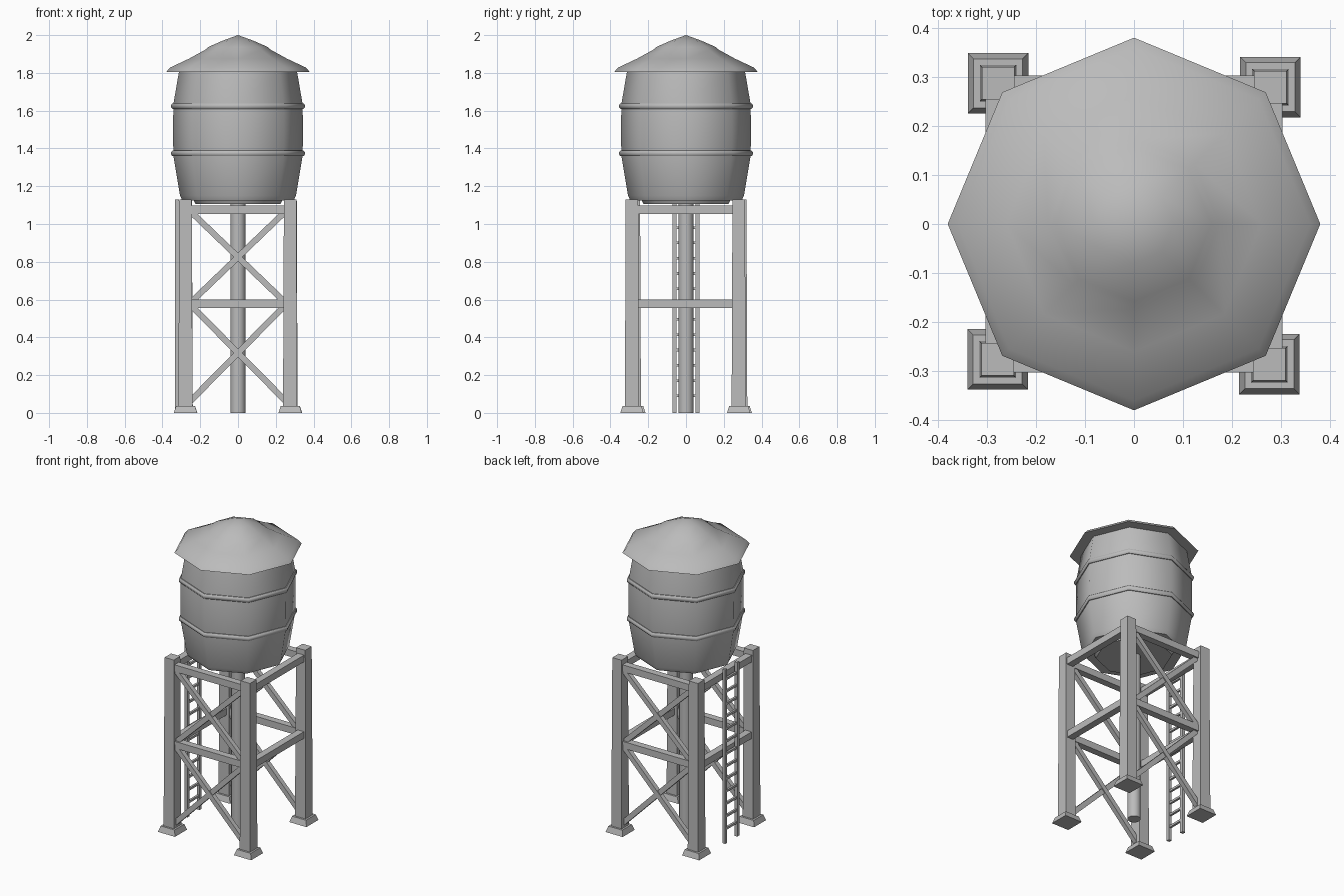
import bpy, bmesh
from math import radians, cos, sin, pi
from mathutils import Vector, Matrix

cube = bpy.data.objects.get("Cube")
if cube:
    bpy.data.objects.remove(cube, do_unlink=True)

grey = bpy.data.materials.new("weathered_grey")
grey.use_nodes = True
grey.diffuse_color = (0.5, 0.5, 0.5, 1)
grey.node_tree.nodes["Principled BSDF"].inputs["Base Color"].default_value = (0.5, 0.5, 0.5, 1)


def finish(name, bm, smooth=None):
    bmesh.ops.recalc_face_normals(bm, faces=bm.faces)
    mesh = bpy.data.meshes.new(name)
    bm.to_mesh(mesh)
    bm.free()
    mesh.materials.append(grey)
    obj = bpy.data.objects.new(name, mesh)
    bpy.context.collection.objects.link(obj)
    if smooth:
        bpy.ops.object.select_all(action='DESELECT')
        obj.select_set(True)
        bpy.context.view_layer.objects.active = obj
        bpy.ops.object.shade_smooth_by_angle(angle=radians(smooth))
    return obj


def lathe(name, profile, sides=8, smooth=50):
    """Closed turned solid; zero radius makes a point."""
    bm = bmesh.new()
    rings = []
    for r, z in profile:
        if r == 0:
            rings.append([bm.verts.new((0, 0, z))] * sides)
        else:
            rings.append([bm.verts.new((r * cos(2 * pi * i / sides), r * sin(2 * pi * i / sides), z))
                          for i in range(sides)])
    for a, b in zip(rings, rings[1:]):
        for i in range(sides):
            j = (i + 1) % sides
            bm.faces.new(list(dict.fromkeys((a[i], a[j], b[j], b[i]))))
    for ring in (rings[0], rings[-1]):
        if ring[0] != ring[1]:
            bm.faces.new(ring)
    return finish(name, bm, smooth)


def bar(name, start, end, width, height):
    """Straight timber; width is horizontal, height is across it."""
    start, end = Vector(start), Vector(end)
    along = (end - start).normalized()
    side = along.cross(Vector((0, 0, 1))).normalized()
    up = side.cross(along)
    turn = Matrix((side, along, up)).transposed().to_4x4()
    bm = bmesh.new()
    bmesh.ops.create_cube(bm, size=1)
    bmesh.ops.scale(bm, vec=(width, (end - start).length, height), verts=bm.verts)
    bmesh.ops.transform(bm, matrix=Matrix.Translation((start + end) / 2) @ turn, verts=bm.verts)
    return finish(name, bm)


def post(name, x, y, z0, z1, base, top):
    """Upright square block with different base and top widths."""
    bm = bmesh.new()
    bmesh.ops.create_cube(bm, size=1)
    for v in bm.verts:
        w = top if v.co.z > 0 else base
        v.co = (x + v.co.x * w, y + v.co.y * w, z1 if v.co.z > 0 else z0)
    return finish(name, bm)


# Legs and feet
corners = {"back_right": (-0.277, 0.287), "back_left": (0.278, 0.279),
           "front_right": (-0.278, -0.276), "front_left": (0.276, -0.286)}
for corner, (x, y) in corners.items():
    post(corner + "_leg", x, y, 0.03, 1.13, 0.075, 0.066)
    post(corner + "_foot", x, y, 0, 0.037, 0.123, 0.1)

# Horizontal beams on all four sides
for level, z in (("middle", 0.578), ("top", 1.075)):
    for s, end, side in ((-1, "front", "right"), (1, "back", "left")):
        c = s * 0.28
        bar(f"{level}_{end}_beam", (-0.26, c, z), (0.26, c, z), 0.045, 0.044)
        bar(f"{level}_{side}_beam", (c, -0.26, z), (c, 0.26, z), 0.045, 0.044)

# Crossed braces on the front and back
for end, y in (("front", -0.28), ("back", 0.28)):
    for level, low, high in (("lower", 0.06, 0.575), ("upper", 0.58, 1.07)):
        for s in (-1, 1):
            bar(f"{level}_{end}_brace", (-0.255 * s, y + s * 0.003, low),
                (0.255 * s, y + s * 0.003, high), 0.03, 0.032)

# Central pipe
lathe("pipe", [(0.04, 0), (0.04, 1.12)], 12)

# Ladder on the right side
for y in (-0.062, 0.062):
    post("ladder_rail", -0.322, y, 0, 1.13, 0.021, 0.021)
for i in range(13):
    z = 0.09 + i * 0.081
    bar("ladder_rung", (-0.322, -0.062, z), (-0.322, 0.062, z), 0.014, 0.014)

# Tank, hoops and roof
lathe("tank", [(0.225, 1.105), (0.235, 1.125), (0.295, 1.125), (0.307, 1.15), (0.342, 1.36), (0.344, 1.49),
               (0.342, 1.635), (0.312, 1.81)], smooth=50)
for z in (1.374, 1.624):
    lathe("hoop", [(0.335, z - 0.015), (0.347, z - 0.015), (0.354, z - 0.006),
                   (0.354, z + 0.006), (0.347, z + 0.015), (0.335, z + 0.015)])
lathe("roof", [(0.3, 1.805), (0.38, 1.805), (0.36, 1.828), (0.26, 1.875), (0.174, 1.922), (0.158, 1.937),
               (0.08, 1.971), (0, 2.0)])
